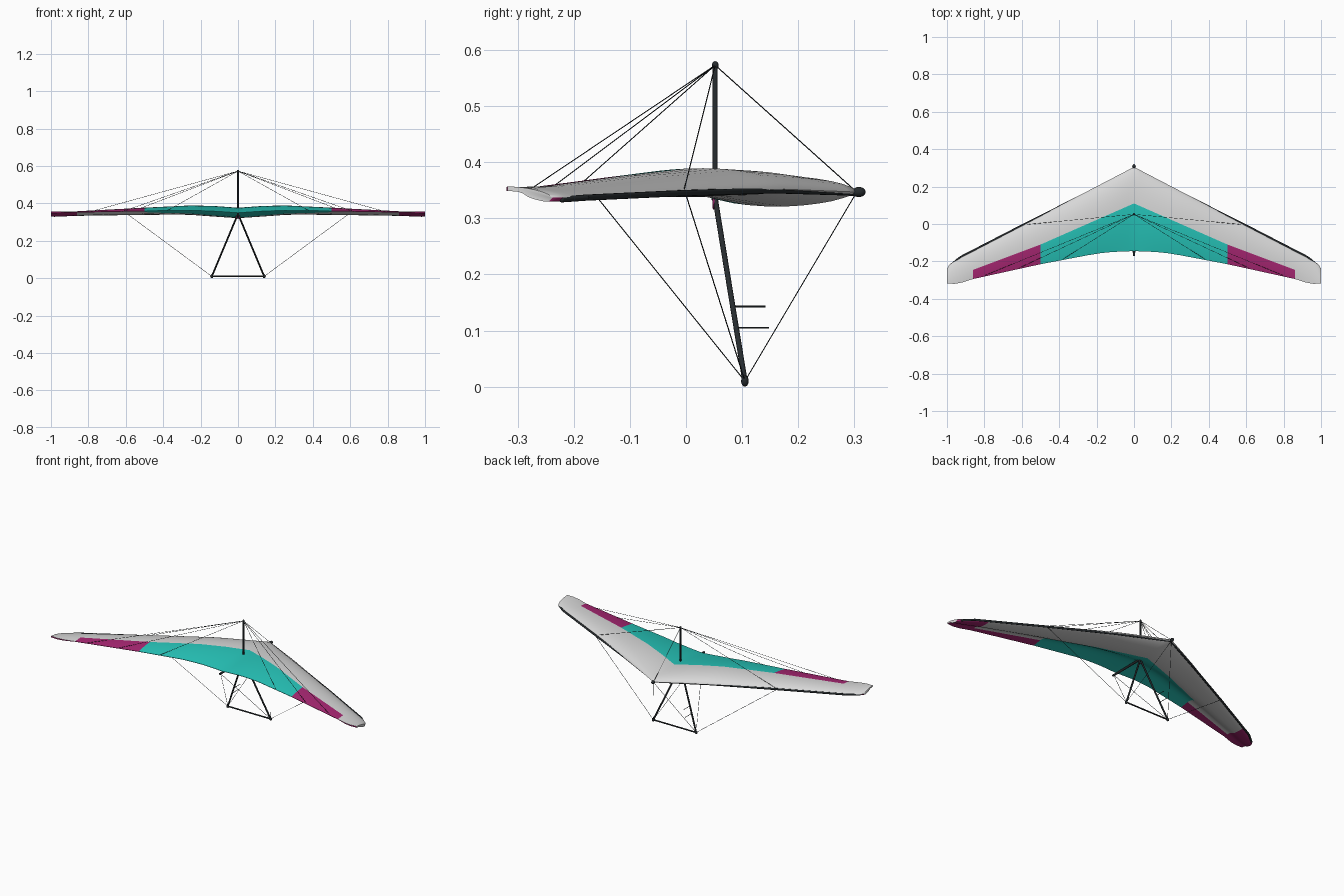
import bpy, bmesh, math
from mathutils import Vector

if "Cube" in bpy.data.objects:
    bpy.data.objects.remove(bpy.data.objects["Cube"])


def material(name, rgb):
    m = bpy.data.materials.new(name)
    m.diffuse_color = (*rgb, 1)
    m.use_nodes = True
    m.node_tree.nodes["Principled BSDF"].inputs["Base Color"].default_value = m.diffuse_color
    return m


GREY = material("light grey sail", (0.69, 0.69, 0.69))
TEAL = material("teal sail", (0.02, 0.56, 0.49))
MAGENTA = material("magenta sail", (0.39, 0.02, 0.17))
DARK = material("dark tube", (0.02, 0.025, 0.028))


def smooth(ob, deg=40):
    bpy.ops.object.select_all(action='DESELECT')
    ob.select_set(True)
    bpy.context.view_layer.objects.active = ob
    bpy.ops.object.shade_smooth_by_angle(angle=math.radians(deg))


def rod(name, a, b, r, sides=12, mat=DARK):
    """Round bar from a to b."""
    a, b = Vector(a), Vector(b)
    d = b - a
    bpy.ops.mesh.primitive_cylinder_add(vertices=sides, radius=r, depth=d.length, location=(a + b) / 2,
                                        rotation=d.to_track_quat('Z', 'Y').to_euler())
    ob = bpy.context.object
    ob.name = name
    ob.data.materials.append(mat)
    smooth(ob)
    return ob


def ball(name, p, r, scale=(1, 1, 1)):
    bpy.ops.mesh.primitive_uv_sphere_add(segments=16, ring_count=10, radius=r, location=p)
    ob = bpy.context.object
    ob.name = name
    ob.scale = scale
    ob.data.materials.append(DARK)
    smooth(ob, 60)
    return ob


def lerp(table, x):
    for (x0, v0), (x1, v1) in zip(table, table[1:]):
        if x <= x1:
            return v0 + (v1 - v0) * (x - x0) / (x1 - x0)
    return table[-1][1]


# Wing outline and section heights against distance from the centre
LE_Y = [(0, .305), (.93, -.179), (.97, -.205), (.99, -.222), (1, -.238)]
TE_Y = [(0, -.145), (.1, -.148), (.2, -.158), (.5, -.215), (.86, -.294), (.92, -.313), (.96, -.32), (1, -.318)]
PANEL_Y = [(0, .11), (.5, -.11), (.86, -.245), (1, -.29)]
LE_Z = [(0, .347), (.25, .352), (.5, .347), (.86, .338), (1, .337)]
TE_Z = [(0, .350), (.12, .358), (.25, .363), (.5, .360), (.86, .353), (1, .357)]
TOP_H = [(0, .029), (.12, .033), (.25, .033), (.5, .025), (.75, .017), (.86, .013), (1, .006)]
LOW_H = [(0, .025), (.15, .020), (.3, .012), (.5, .010), (.86, .006), (1, .003)]
EDGE = [(0, .002), (.86, .002), (.93, .006), (1, .008)]


def section(x):
    """Closed airfoil ring at station x; the panel line falls on index N1."""
    ax = abs(x)
    le, te = lerp(LE_Y, ax), lerp(TE_Y, ax)
    tb = (le - lerp(PANEL_Y, ax)) / (le - te)
    ts = [tb * (1 - math.cos(math.pi / 2 * i / N1)) for i in range(N1 + 1)]
    ts += [tb + (1 - tb) * (i + 1) / N2 for i in range(N2)]
    top, low = [], []
    for t in ts:
        y = le + (te - le) * t
        line = lerp(LE_Z, ax) + (lerp(TE_Z, ax) - lerp(LE_Z, ax)) * t
        up = lerp(TOP_H, ax) * t ** .6 * (1 - t) / .347
        s = min(max((t - .5) / .3, 0), 1)
        s = s * s * (3 - 2 * s)
        down = lerp(LOW_H, ax) * max(math.sin(math.pi * min(t / .65, 1)), 0) ** .7
        top.append((x, y, line + up))
        low.append((x, y, line - down + s * up * .9 - lerp(EDGE, ax) * min(t * 10, 1)))
    # low[-1] gives the trailing edge its small thickness
    return top + low[:0:-1]


N1, N2 = 9, 10
half = [0, .03, .07, .12, .18, .25, .32, .38, .44, .5, .56, .62, .68, .74, .8, .86, .89, .92, .945, .96, .97, .98, .99, 1]
stations = [-x for x in half[:0:-1]] + half

# Sail with coloured panels
bm = bmesh.new()
rings = [[bm.verts.new(p) for p in section(x)] for x in stations]
n, last = len(rings[0]), N1 + N2
for k in range(len(rings) - 1):
    mid = abs(stations[k] + stations[k + 1]) / 2
    for i in range(n):
        j = (i + 1) % n
        f = bm.faces.new((rings[k][i], rings[k][j], rings[k + 1][j], rings[k + 1][i]))
        under = i >= last
        chord = 2 * last - i if under else i
        if mid > .86:
            f.material_index = 2 if under else 0
        elif mid < .5:
            f.material_index = 1 if chord >= (N1 - 1 + under if under else N1) else 0
        elif chord >= (N1 + 5 if under else N1):
            f.material_index = 2
for ring in (rings[0], rings[-1]):
    bm.faces.new(ring)
bmesh.ops.recalc_face_normals(bm, faces=bm.faces)
me = bpy.data.meshes.new("sail")
bm.to_mesh(me)
bm.free()
sail = bpy.data.objects.new("sail", me)
bpy.context.collection.objects.link(sail)
for m in (GREY, TEAL, MAGENTA):
    me.materials.append(m)
smooth(sail, 50)

# Keel, nose fitting and king post
rod("keel", (0, -.17, .343), (0, .31, .346), .006)
ball("nose_fitting", (0, .308, .347), .012, (.8, 1.02, .75))
MAST = (0, .052, .573)
rod("king_post", (0, .052, .34), MAST, .0045)
ball("king_post_cap", (0, .052, .573), .006, (1, 1, 1.2))

# Hang loop under the keel
bpy.ops.mesh.primitive_torus_add(major_radius=.009, minor_radius=.0025, major_segments=20, minor_segments=8,
                                 location=(0, .05, .327), rotation=(math.pi / 2, 0, 0))
loop = bpy.context.object
loop.name = "hang_loop"
loop.data.materials.append(MAGENTA)
smooth(loop, 60)

# Control frame base
rod("base_bar", (-.14, .105, .01), (.14, .105, .01), .004)
ball("control_frame_apex", (0, .052, .336), .007)

# Leading edge tube: hidden at the nose, emerging ahead of the sail outboard
TUBE = [(0, .294, .346), (.27, .158, .350), (.6, -.008, .345), (.93, -.178, .337), (.982, -.221, .334)]

for side, s in (("left", -1), ("right", 1)):
    corner = (s * .14, .105, .010)
    rod(side + "_downtube", (s * .004, .052, .335), corner, .0048)
    ball(side + "_corner_fitting", corner, .0085, (1, .8, 1.15))
    pts = [(s * x, y, z) for x, y, z in TUBE]
    for i, (a, b) in enumerate(zip(pts, pts[1:])):
        rod(f"{side}_leading_edge_tube_{i + 1}", a, b, .0055)
    ball(side + "_leading_edge_cap", pts[-1], .0056)
    # Lower rigging
    for part, end in (("front", (0, .302, .343)), ("side", (s * .59, .0, .342)), ("rear", (0, -.162, .342))):
        rod(f"{side}_lower_{part}_wire", corner, end, .001, 6)
    # Upper rigging and trailing edge bridles
    rod(side + "_upper_side_wire", MAST, (s * .58, -.003, .352), .001, 6)
    for i, end in enumerate(((.38, -.188, .361), (.62, -.238, .356), (.8, -.276, .353))):
        rod(f"{side}_bridle_{i + 1}", MAST, (s * end[0], end[1], end[2]), .001, 6)
rod("upper_front_wire", MAST, (0, .302, .349), .001, 6)

# Instrument pegs on the left downtube
for i, (x, y, z) in enumerate(((-.083, .084, .143), (-.099, .09, .105))):
    rod(f"instrument_peg_{i + 1}", (x, y, z), (x, y + .058, z), .0015, 8)
